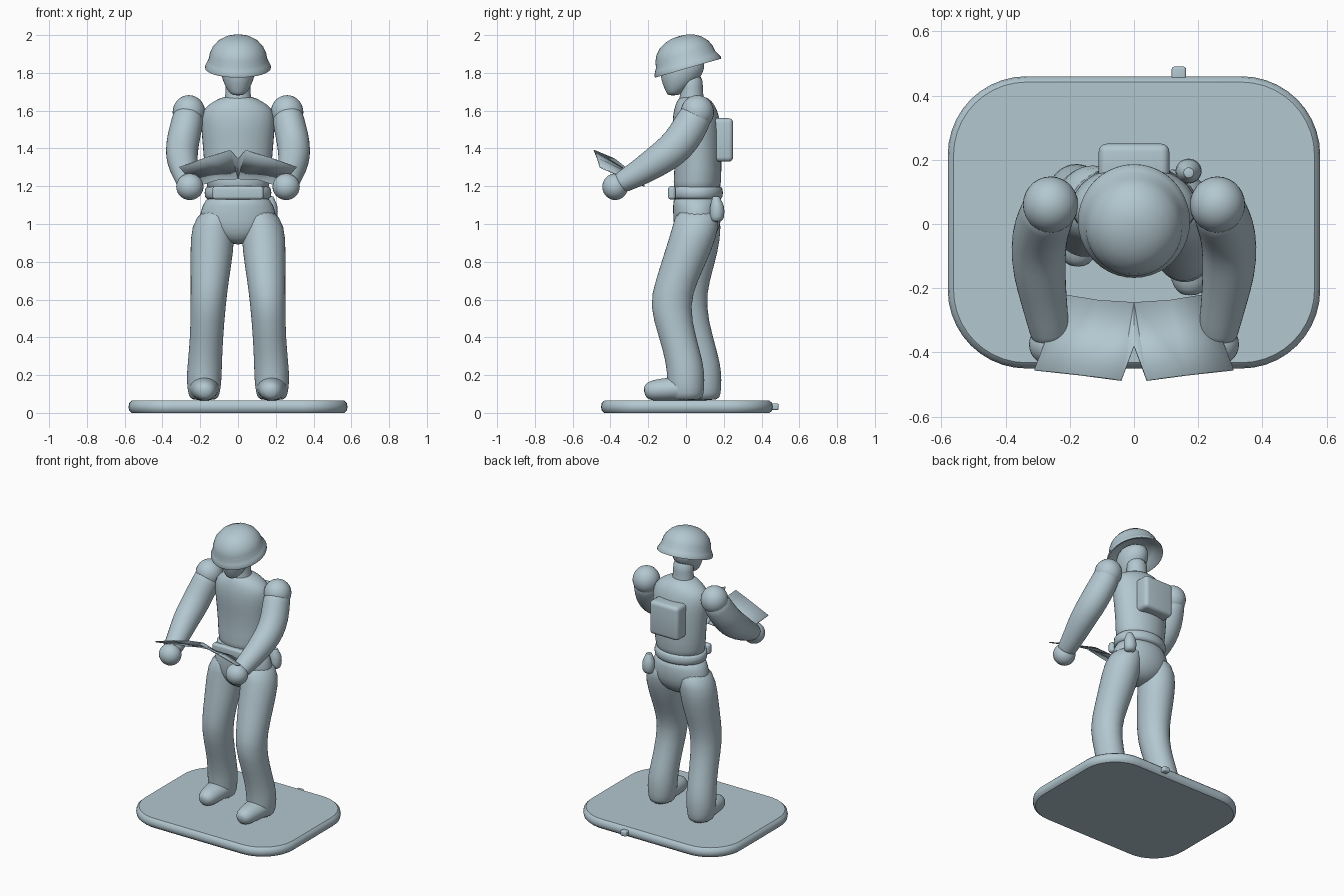
import bpy, bmesh, math
from mathutils import Vector, Matrix

mat = bpy.data.materials.new("pale blue grey")
mat.diffuse_color = (0.45, 0.57, 0.63, 1)


def finish(name, bm, angle=40, subdiv=0):
    bmesh.ops.recalc_face_normals(bm, faces=bm.faces)
    me = bpy.data.meshes.new(name)
    bm.to_mesh(me)
    bm.free()
    ob = bpy.data.objects.new(name, me)
    bpy.context.collection.objects.link(ob)
    me.materials.append(mat)
    if subdiv:
        ob.modifiers.new("smooth", 'SUBSURF').levels = subdiv
    bpy.ops.object.select_all(action='DESELECT')
    bpy.context.view_layer.objects.active = ob
    ob.select_set(True)
    bpy.ops.object.shade_smooth_by_angle(angle=math.radians(angle))
    return ob


def loft(name, rings, upright=True, n=20):
    """Rings of (x, y, z, half width, half depth), upright or across the path."""
    bm = bmesh.new()
    pts = [Vector(r[:3]) for r in rings]
    loops = []
    for i, r in enumerate(rings):
        t = Vector((0, 0, 1))
        if not upright:
            t = (pts[min(i + 1, len(pts) - 1)] - pts[max(i - 1, 0)]).normalized()
        u = Vector((1, 0, 0))
        u = (u - t * u.dot(t)).normalized()
        v = t.cross(u)
        loops.append([bm.verts.new(pts[i] + u * r[3] * math.cos(a) + v * r[4] * math.sin(a))
                      for a in (2 * math.pi * k / n for k in range(n))])
    for a, b in zip(loops, loops[1:]):
        for k in range(n):
            j = (k + 1) % n
            bm.faces.new((a[k], a[j], b[j], b[k]))
    bm.faces.new(loops[0])
    bm.faces.new(loops[-1])
    return finish(name, bm, 60, 1)


def ball(name, c, r):
    bm = bmesh.new()
    bmesh.ops.create_uvsphere(bm, u_segments=28, v_segments=18, radius=1,
                              matrix=Matrix.Translation(c) @ Matrix.Diagonal((*r, 1)))
    return finish(name, bm, 60)


def box(name, c, size, bevel):
    bm = bmesh.new()
    bmesh.ops.create_cube(bm, size=1, matrix=Matrix.Translation(c) @ Matrix.Diagonal((*size, 1)))
    bmesh.ops.bevel(bm, geom=bm.edges[:], offset=bevel, segments=4, profile=0.5, affect='EDGES')
    return finish(name, bm)


# Base: rounded slab with a softened rim and a small nub at the back
bm = bmesh.new()
layers = []
for z, inset in ((0, 0.018), (0.012, 0.004), (0.032, 0), (0.052, 0.004), (0.065, 0.018)):
    ring = []
    for q, (sx, sy) in enumerate(((1, 1), (-1, 1), (-1, -1), (1, -1))):
        for k in range(11):
            a = math.pi / 2 * (q + k / 10)
            r = 0.245 - inset
            ring.append(bm.verts.new((sx * 0.335 + r * math.cos(a),
                                      0.005 + sy * 0.21 + r * math.sin(a), z)))
    layers.append(ring)
for a, b in zip(layers, layers[1:]):
    for k in range(len(a)):
        j = (k + 1) % len(a)
        bm.faces.new((a[k], a[j], b[j], b[k]))
bm.faces.new(layers[0])
bm.faces.new(layers[-1])
finish("base", bm)
box("base_nub", (0.14, 0.465, 0.033), (0.045, 0.05, 0.035), 0.008)

# Legs and boots: the left leg trails the right one
LEG = [(0.10, 0.06, 1.09, 0.085, 0.11), (0.134, 0.055, 0.99, 0.118, 0.125),
       (0.138, 0.01, 0.85, 0.115, 0.125), (0.15, -0.05, 0.70, 0.102, 0.112),
       (0.158, -0.09, 0.57, 0.094, 0.108), (0.166, -0.045, 0.40, 0.088, 0.098),
       (0.176, -0.005, 0.26, 0.092, 0.10), (0.18, 0.0, 0.17, 0.094, 0.10),
       (0.18, 0.0, 0.10, 0.085, 0.095), (0.18, 0.0, 0.064, 0.07, 0.085)]
for side, s, back in (("right", 1, 0.0), ("left", -1, 0.09)):
    def shift(y, z):
        return y + back * min(1, max(0, (1.05 - z) / 0.5))
    loft(side + "_leg", [(s * x, shift(y, z), z, a, b) for x, y, z, a, b in LEG])
    loft(side + "_boot", [(s * x, y + back, z, a, b) for x, y, z, a, b in (
        (0.18, 0.06, 0.12, 0.06, 0.05), (0.18, 0.0, 0.13, 0.085, 0.068),
        (0.178, -0.09, 0.125, 0.075, 0.062), (0.175, -0.16, 0.12, 0.065, 0.058),
        (0.175, -0.20, 0.115, 0.052, 0.048), (0.175, -0.222, 0.11, 0.025, 0.025))], False)

# Hips, jacket and belt
loft("hips", [(0, 0.055, 1.16, 0.16, 0.125), (0, 0.06, 1.10, 0.19, 0.13),
              (0, 0.06, 1.02, 0.215, 0.13), (0, 0.055, 0.95, 0.17, 0.115),
              (0, 0.045, 0.89, 0.06, 0.06)])
loft("jacket", [(0, 0.055, 1.14, 0.16, 0.125), (0, 0.06, 1.22, 0.172, 0.128),
                (0, 0.065, 1.34, 0.183, 0.125), (0, 0.06, 1.45, 0.192, 0.128),
                (0, 0.055, 1.54, 0.20, 0.13), (0, 0.05, 1.61, 0.19, 0.115),
                (0, 0.045, 1.65, 0.13, 0.095), (0, 0.035, 1.68, 0.07, 0.065)])
loft("belt", [(0, 0.055, 1.125, 0.165, 0.13), (0, 0.055, 1.14, 0.18, 0.143),
              (0, 0.055, 1.19, 0.18, 0.143), (0, 0.055, 1.205, 0.165, 0.13)])
box("belt_pouch", (0, -0.075, 1.165), (0.27, 0.04, 0.07), 0.015)
box("backpack", (0, 0.19, 1.445), (0.22, 0.12, 0.23), 0.025)
loft("canteen", [(0.17, 0.16, 1.01, 0.025, 0.025), (0.17, 0.165, 1.03, 0.042, 0.04),
                 (0.17, 0.165, 1.10, 0.042, 0.04), (0.17, 0.16, 1.13, 0.022, 0.022),
                 (0.17, 0.16, 1.15, 0.02, 0.02)])

# Arms bent forward to hold the map
for side, s in (("right", 1), ("left", -1)):
    ball(side + "_shoulder", (s * 0.26, 0.06, 1.592), (0.086, 0.088, 0.09))
    loft(side + "_arm", [(s * x, y, z, a, b) for x, y, z, a, b in (
        (0.26, 0.07, 1.61, 0.08, 0.085), (0.268, 0.035, 1.54, 0.085, 0.092),
        (0.288, -0.01, 1.46, 0.088, 0.095), (0.298, -0.07, 1.39, 0.087, 0.092),
        (0.296, -0.15, 1.335, 0.083, 0.085), (0.28, -0.24, 1.275, 0.072, 0.072),
        (0.262, -0.34, 1.22, 0.062, 0.058), (0.258, -0.37, 1.205, 0.055, 0.05))], False)
    ball(side + "_hand", (s * 0.255, -0.375, 1.197), (0.072, 0.068, 0.07))

# Neck and head leaning forward
loft("neck", [(0, 0.03, 1.62, 0.085, 0.08), (0, 0.03, 1.67, 0.068, 0.062),
              (0, 0.03, 1.72, 0.066, 0.06), (0, 0.02, 1.80, 0.07, 0.07)])
loft("head", [(0, -0.07, 1.68, 0.025, 0.025), (0, -0.06, 1.695, 0.048, 0.045),
              (0, -0.04, 1.74, 0.075, 0.085), (0, -0.025, 1.79, 0.09, 0.115),
              (0, -0.01, 1.85, 0.095, 0.115), (0, 0, 1.90, 0.06, 0.08)])

# Helmet: turned profile with a flared brim, tilted forward
prof = [(0, 0.07), (0.08, 0.06), (0.13, 0.035), (0.168, -0.004), (0.177, -0.004), (0.178, 0.006),
        (0.168, 0.026), (0.158, 0.045), (0.153, 0.075), (0.138, 0.108),
        (0.112, 0.137), (0.078, 0.158), (0.04, 0.169), (0, 0.172)]
bm = bmesh.new()
vs = [bm.verts.new((r, 0, z)) for r, z in prof]
es = [bm.edges.new(e) for e in zip(vs, vs[1:])]
bmesh.ops.spin(bm, geom=vs + es, cent=(0, 0, 0), axis=(0, 0, 1), angle=2 * math.pi, steps=40)
bmesh.ops.remove_doubles(bm, verts=bm.verts, dist=0.0005)
bmesh.ops.transform(bm, verts=bm.verts, matrix=Matrix.Translation((0, 0.01, 1.829))
                    @ Matrix.Rotation(math.radians(16), 4, 'X') @ Matrix.Diagonal((0.98, 1.03, 1, 1)))
finish("helmet", bm, 60)

# Open map: two creased sheets meeting at the fold
bm = bmesh.new()
for s in (1, -1):
    v = [bm.verts.new((s * x, y, z)) for x, y, z in (
        (0, -0.245, 1.24), (0.11, -0.238, 1.235), (0.22, -0.22, 1.20),
        (0.31, -0.455, 1.30), (0.17, -0.47, 1.35), (0.04, -0.487, 1.39), (0, -0.38, 1.345))]
    for f in ((0, 1, 4), (0, 4, 5), (0, 5, 6), (1, 2, 3), (1, 3, 4)):
        bm.faces.new([v[i] for i in (f if s > 0 else f[::-1])])
bmesh.ops.remove_doubles(bm, verts=bm.verts, dist=0.0005)
sheet = finish("map", bm, 25)
mod = sheet.modifiers.new("thickness", 'SOLIDIFY')
mod.thickness = 0.006
mod.offset = 0
